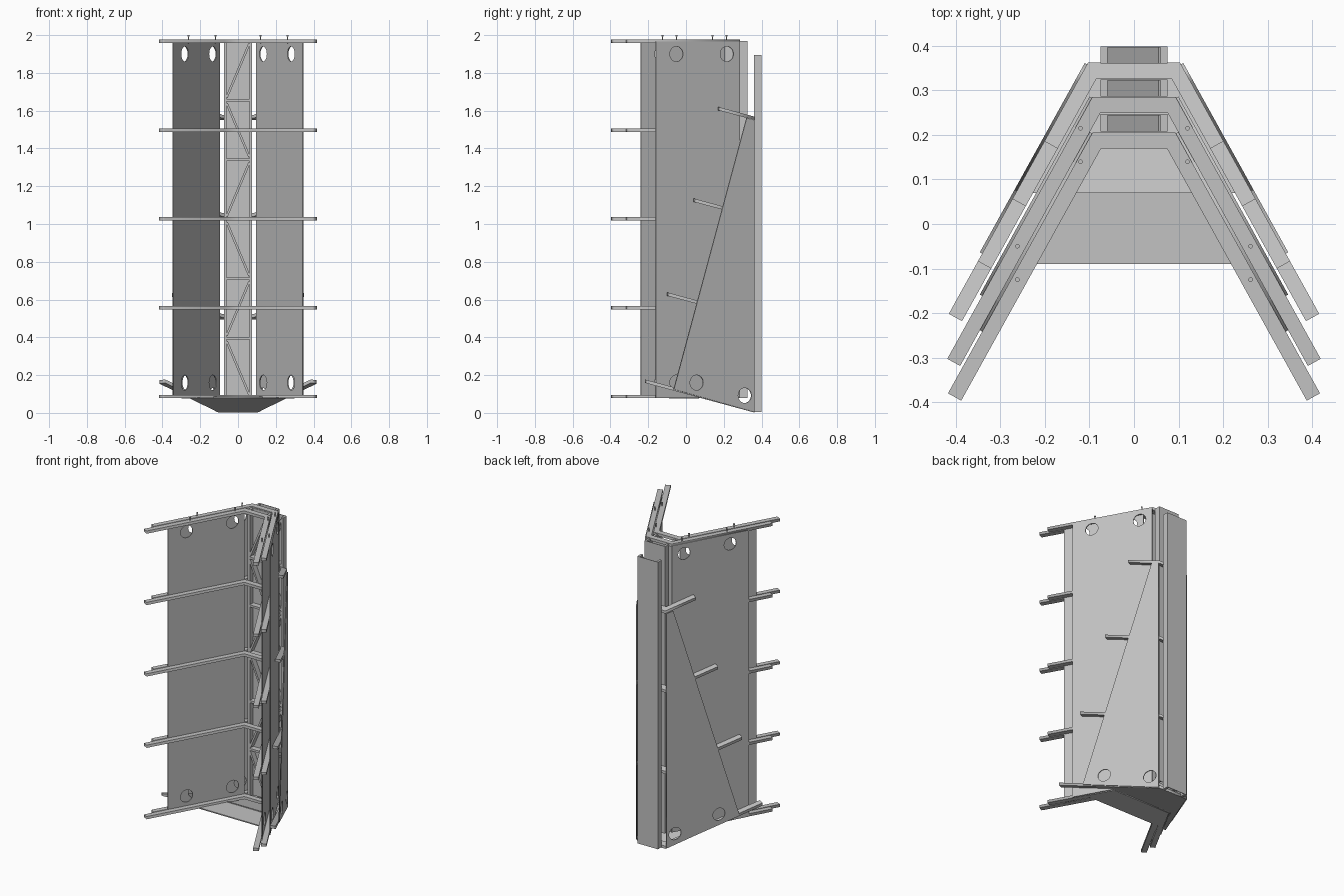
import bpy, math
from mathutils import Matrix, Vector

cube = bpy.data.objects.get("Cube")
if cube:
    bpy.data.objects.remove(cube)

grey = bpy.data.materials.new("plain_grey")
grey.use_nodes = True
grey.diffuse_color = (0.54, 0.54, 0.54, 1)
grey.node_tree.nodes["Principled BSDF"].inputs["Base Color"].default_value = grey.diffuse_color

# Plan direction of the splayed arms
ALONG_X, ALONG_Y = math.sin(math.radians(29)), -math.cos(math.radians(29))
SLOPE = -0.27
TILT = Matrix.Identity(4)
TILT[2][1] = SLOPE


def sheet(name, outline, thick, matrix, holes=()):
    """Extruded flat outline with optional round holes, as a mesh."""
    curve = bpy.data.curves.new(name, "CURVE")
    curve.dimensions = "2D"
    curve.fill_mode = "BOTH"
    curve.extrude = thick / 2
    loops = [outline]
    for u, v, r in holes:
        steps = [math.tau * i / 32 for i in range(32)]
        loops.append([(u + r * math.cos(a), v + r * math.sin(a)) for a in steps])
    for loop in loops:
        spline = curve.splines.new("POLY")
        spline.points.add(len(loop) - 1)
        for point, (u, v) in zip(spline.points, loop):
            point.co = (u, v, 0, 1)
        spline.use_cyclic_u = True
    ob = bpy.data.objects.new(name, curve)
    bpy.context.collection.objects.link(ob)
    bpy.ops.object.select_all(action="DESELECT")
    ob.select_set(True)
    bpy.context.view_layer.objects.active = ob
    bpy.ops.object.convert(target="MESH")
    ob = bpy.context.view_layer.objects.active
    ob.data.transform(matrix)
    ob.data.materials.clear()
    ob.data.materials.append(grey)


def box(name, low, high, angle=0):
    """Box between two corners, turned about y."""
    low, high = Vector(low), Vector(high)
    bpy.ops.mesh.primitive_cube_add(size=1, location=(low + high) / 2, rotation=(0, angle, 0))
    ob = bpy.context.object
    ob.name = name
    ob.scale = high - low
    ob.data.materials.append(grey)


def at_offset(off, y):
    """X where a line parallel to the arm reaches the given y."""
    return (off - ALONG_X * y) / -ALONG_Y


def tip(off, reach):
    return (-ALONG_Y * off + ALONG_X * reach, ALONG_X * off + ALONG_Y * reach)


def v_rib(name, inner, outer, y_in, y_out, reach, matrix):
    """Crossbar with two splayed arms."""
    half = [(at_offset(outer, y_out), y_out), tip(outer, reach),
            tip(inner, reach), (at_offset(inner, y_in), y_in)]
    sheet(name, half + [(-x, y) for x, y in reversed(half)], 0.018, matrix)


def wall(name, side, off, yz, holes):
    """Upright panel lying along one arm; points given as y and z."""
    def to_u(y):
        return (ALONG_X * off - y) / -ALONG_Y
    d = Vector((side * ALONG_X, ALONG_Y, 0))
    up = Vector((0, 0, 1))
    m = Matrix((d, up, d.cross(up))).transposed().to_4x4()
    m.translation = (side * -ALONG_Y * off, ALONG_X * off, 0)
    sheet(name, [(to_u(y), z) for y, z in yz], 0.006, m,
          [(to_u(y), z, 0.04) for y, z in holes])


# Level ribs, each an inner and an outer layer
for i in range(5):
    lift = Matrix.Translation((0, 0, 0.087 + i * 0.47))
    v_rib("inner_rib", 0.147, 0.181, 0.17, 0.206, 0.535, lift)
    v_rib("outer_rib", 0.187, 0.22, 0.249, 0.285, 0.468, lift)

# Tilted ribs, shorter towards the top
for z, reach in ((0.012, 0.378), (0.505, 0.243), (1.04, 0.083), (1.56, -0.065)):
    lift = Matrix.Translation((0, 0, z - SLOPE * 0.36))
    v_rib("tilted_rib", 0.232, 0.266, 0.327, 0.363, reach, lift @ TILT)

# Two nested walls on each side and a tapered wall outside them
for side, label in ((1, "left"), (-1, "right")):
    for layer, off, shift in (("inner", 0.184, -0.08), ("outer", 0.223, 0)):
        front, back = -0.16 + shift, 0.285 + shift
        wall(f"{label}_{layer}_wall", side, off,
             [(front, 0.08), (back, 0.08), (back, 1.966), (front, 1.966)],
             [(y + shift, z) for y in (-0.052, 0.215) for z in (0.16, 1.9)])
    wall(label + "_tapered_wall", side, 0.269,
         [(-0.065, 0.125), (0.36, 0.005), (0.36, 1.55), (0.32, 1.56)],
         [(0.055, 0.16), (0.31, 0.092)])


def floor(name, off, y0, y1, matrix):
    a, b = at_offset(off, y0), at_offset(off, y1)
    sheet(name, [(-a, y0), (a, y0), (b, y1), (-b, y1)], 0.007, matrix)


# Floor: level front strip and sloping rear part
floor("floor_front", 0.219, -0.09, 0.07, Matrix.Translation((0, 0, 0.079)))
floor("floor_rear", 0.265, 0.07, 0.362, Matrix.Translation((0, 0, 0.006 - SLOPE * 0.36)) @ TILT)

# Three identical lattice masts behind one another
BAY = 0.315
RISE = BAY - 0.03
LEAN = math.atan2(0.12, RISE)
for name, y0, z0 in (("front_mast", 0.208, 0.08),
                     ("middle_mast", 0.286, 0.08),
                     ("rear_mast", 0.36, 0.005)):
    y1 = y0 + 0.039
    z1 = z0 + 6 * BAY
    box(name + "_web", (-0.06, y1 - 0.003, z0), (0.06, y1, z1))
    for x in (-0.0675, 0.0675):
        box(name + "_rail", (x - 0.0075, y0, z0), (x + 0.0075, y1, z1))
    for i in range(6):
        z = z0 + i * BAY
        if i:
            box(name + "_strut", (-0.06, y0, z - 0.007), (0.06, y1, z + 0.007))
        half = math.hypot(0.12, RISE) / 2
        mid = z + BAY / 2
        box(name + "_diagonal", (-0.006, y0, mid - half), (0.006, y1, mid + half),
            LEAN if i % 2 else -LEAN)

# Locating pins on the top rib
for side in (-1, 1):
    for x, y in ((0.12, 0.215), (0.12, 0.14), (0.262, -0.05), (0.262, -0.125)):
        for radius, depth, z in ((0.003, 0.04, 1.975), (0.005, 0.008, 1.996)):
            bpy.ops.mesh.primitive_cylinder_add(vertices=12, radius=radius, depth=depth,
                                                location=(side * x, y, z))
            pin = bpy.context.object
            pin.name = "top_pin"
            pin.data.materials.append(grey)
